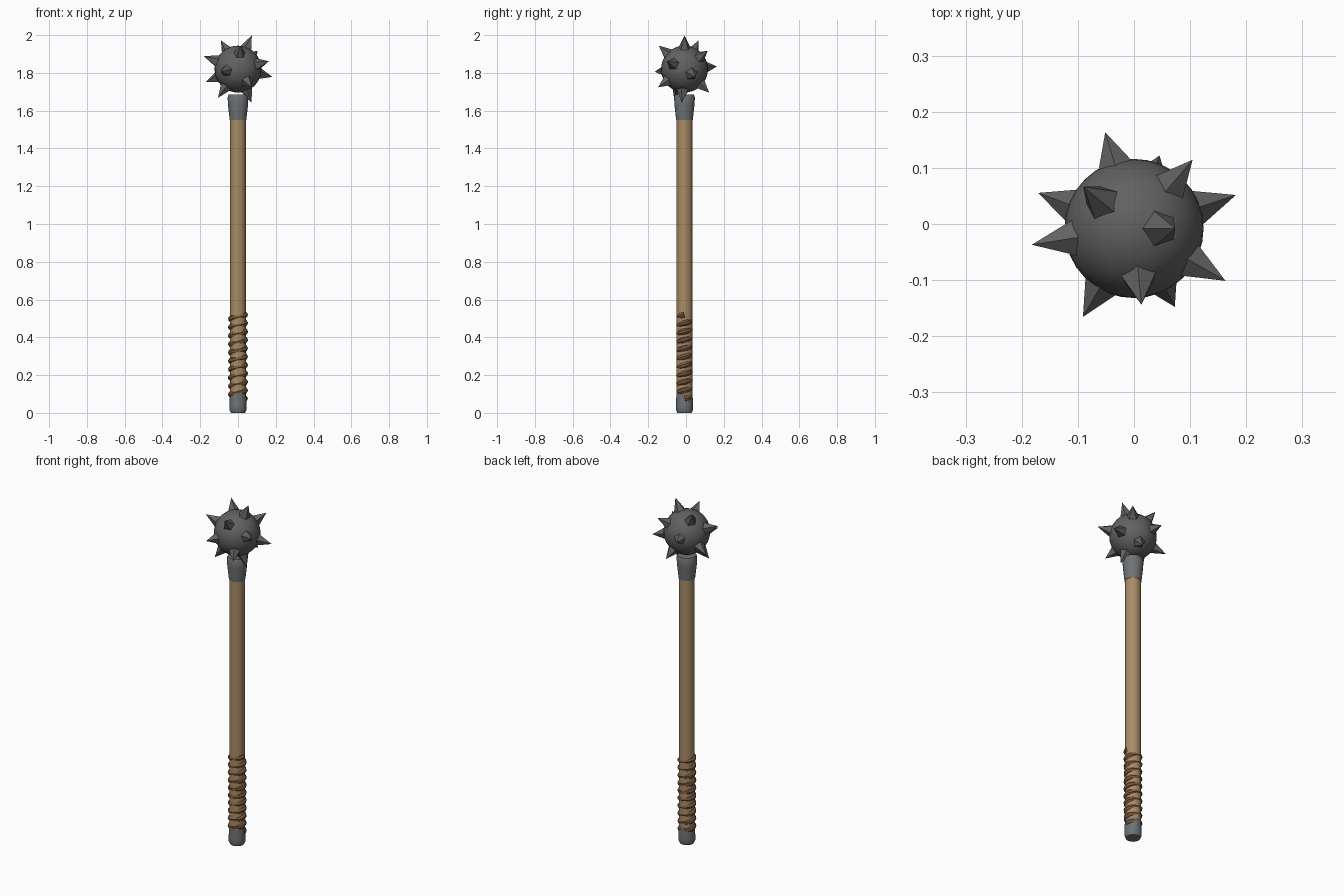
import bpy
from math import cos, sin, pi, sqrt, radians
from mathutils import Vector

if "Cube" in bpy.data.objects:
    bpy.data.objects.remove(bpy.data.objects["Cube"])

CY = -0.008                       # shaft axis offset in y
HEAD = Vector((0, CY, 1.82))      # centre of the spiked ball


def material(name, rgb):
    m = bpy.data.materials.new(name)
    m.diffuse_color = (*rgb, 1)
    m.use_nodes = True
    m.node_tree.nodes["Principled BSDF"].inputs["Base Color"].default_value = m.diffuse_color
    return m


steel = material("dark_steel", (0.12, 0.12, 0.12))
iron = material("iron", (0.16, 0.17, 0.18))
wood = material("wood", (0.40, 0.26, 0.13))
leather = material("leather", (0.20, 0.10, 0.05))


def finish(ob, name, mat, smooth=True):
    ob.name = name
    ob.data.materials.append(mat)
    if smooth:
        bpy.ops.object.select_all(action='DESELECT')
        ob.select_set(True)
        bpy.context.view_layer.objects.active = ob
        bpy.ops.object.shade_smooth_by_angle(angle=radians(35))
    return ob


def lathe(name, profile, mat, n=24):
    """Closed solid of revolution about the shaft axis; profile is (radius, z)."""
    verts = [(r * cos(2 * pi * k / n), CY + r * sin(2 * pi * k / n), z)
             for r, z in profile for k in range(n)]
    faces = [(j * n + k, j * n + (k + 1) % n, (j + 1) * n + (k + 1) % n, (j + 1) * n + k)
             for j in range(len(profile) - 1) for k in range(n)]
    faces.append(tuple(reversed(range(n))))
    faces.append(tuple(range((len(profile) - 1) * n, len(profile) * n)))
    me = bpy.data.meshes.new(name)
    me.from_pydata(verts, [], faces)
    ob = bpy.data.objects.new(name, me)
    bpy.context.collection.objects.link(ob)
    return finish(ob, name, mat)


# Handle, end cap and head collar
lathe("shaft", [(0.042, 0.03), (0.042, 1.60)], wood)
lathe("end_cap", [(0.038, 0.0), (0.045, 0.015), (0.045, 0.04), (0.043, 0.10)], iron)
lathe("collar", [(0.044, 1.55), (0.053, 1.63), (0.055, 1.67), (0.050, 1.685)], iron)

# Spiral leather grip, thicker on the sides than on front and back
turns, steps = 10, 24
curve = bpy.data.curves.new("grip_wrap", 'CURVE')
curve.dimensions = '3D'
curve.bevel_depth = 0.017
curve.bevel_resolution = 2
curve.use_fill_caps = True
sp = curve.splines.new('POLY')
sp.points.add(turns * steps)
for i, p in enumerate(sp.points):
    a = 2 * pi * i / steps
    p.co = (0.036 * cos(a), CY + 0.027 * sin(a), 0.075 + 0.445 * i / (turns * steps), 1)
grip = bpy.data.objects.new("grip_wrap", curve)
bpy.context.collection.objects.link(grip)
bpy.ops.object.select_all(action='DESELECT')
grip.select_set(True)
bpy.context.view_layer.objects.active = grip
bpy.ops.object.convert(target='MESH')
finish(bpy.context.object, "grip_wrap", leather)

# Ball head
bpy.ops.mesh.primitive_uv_sphere_add(segments=32, ring_count=20, radius=0.124, location=HEAD)
finish(bpy.context.object, "ball_head", steel)

# Five-sided spikes spread evenly over the ball along a golden spiral
N = 14
for i in range(N):
    z = 1 - (2 * i + 1) / N
    s = sqrt(1 - z * z)
    a = i * pi * (3 - sqrt(5))
    tip = Vector((0.198 * s * cos(a), 0.178 * s * sin(a), 0.193 * z))
    d = tip.normalized()
    base = 0.108
    h = tip.length - base
    bpy.ops.mesh.primitive_cone_add(vertices=5, radius1=0.038, radius2=0, depth=h,
                                    location=HEAD + d * (base + h / 2))
    ob = bpy.context.object
    ob.rotation_euler = d.to_track_quat('Z', 'Y').to_euler()
    finish(ob, f"spike_{i + 1}", steel, smooth=False)
